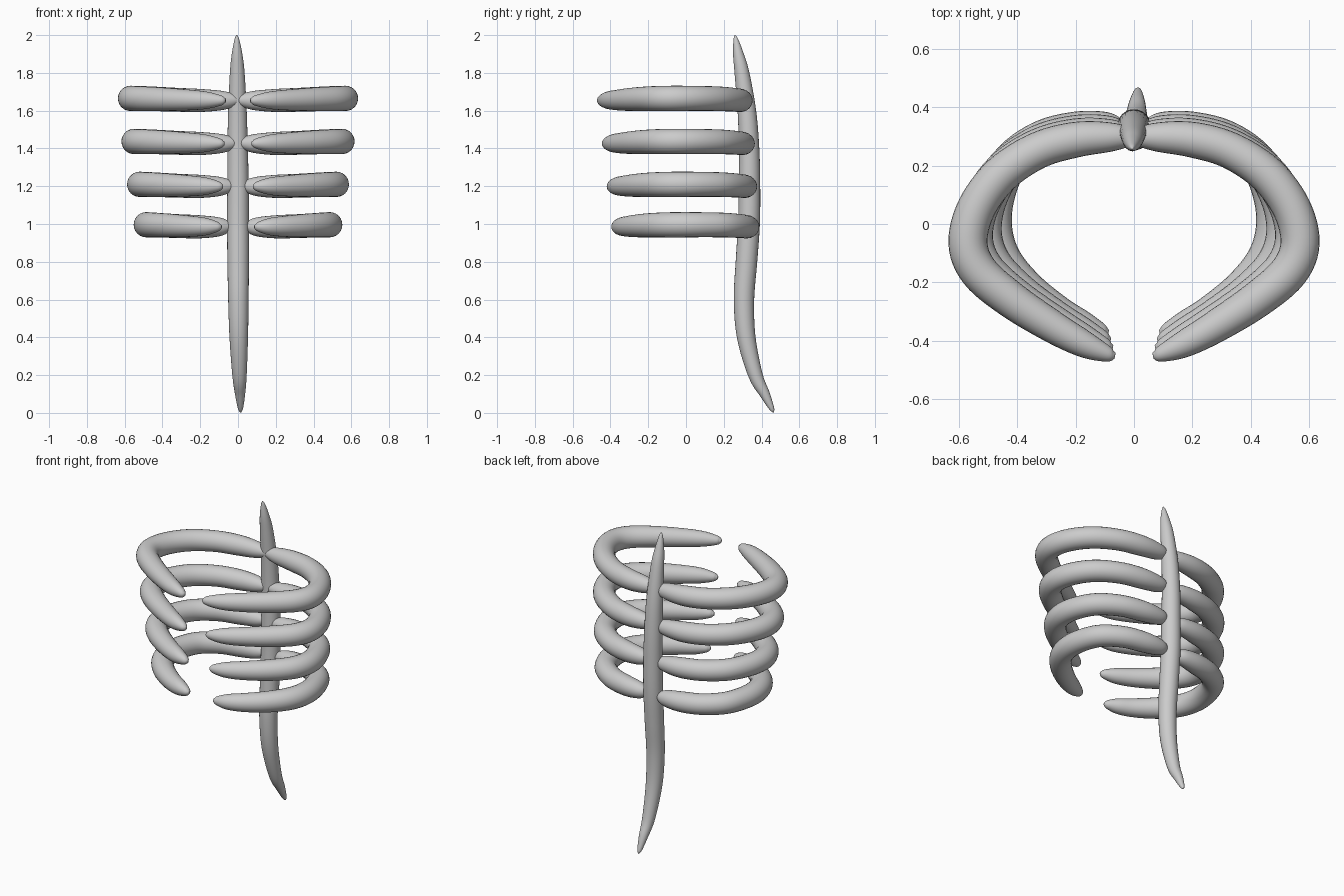
import bpy, bmesh, math
from mathutils import Vector


def smooth_path(pts, steps=6):
    """Catmull-Rom interpolation of (x, y, z, radius) points."""
    v = [Vector(p) for p in pts]
    v = [v[0] * 2 - v[1]] + v + [v[-1] * 2 - v[-2]]
    out = []
    for i in range(1, len(v) - 2):
        a, b, c, d = v[i - 1:i + 3]
        for s in range(steps):
            t = s / steps
            out.append(0.5 * (2 * b + (c - a) * t + (2 * a - 5 * b + 4 * c - d) * t * t
                              + (3 * b - a - 3 * c + d) * t ** 3))
    return out + [v[-2]]


def tube(name, pts, up, sides=24, mirror=False):
    path = smooth_path(pts)
    up = Vector(up)
    bm = bmesh.new()
    rings = []
    for i, p in enumerate(path):
        tan = (path[min(i + 1, len(path) - 1)] - path[max(i - 1, 0)]).xyz.normalized()
        side = tan.cross(up).normalized()
        nor = side.cross(tan)
        rings.append([bm.verts.new(p.xyz + p.w * (math.cos(a) * side + math.sin(a) * nor))
                      for a in (2 * math.pi * k / sides for k in range(sides))])
    for r, q in zip(rings, rings[1:]):
        for k in range(sides):
            n = (k + 1) % sides
            bm.faces.new((r[k], r[n], q[n], q[k]))
    bm.faces.new(rings[0][::-1])
    bm.faces.new(rings[-1])
    bmesh.ops.recalc_face_normals(bm, faces=bm.faces)
    for f in bm.faces:
        f.smooth = True
    me = bpy.data.meshes.new(name)
    bm.to_mesh(me)
    bm.free()
    ob = bpy.data.objects.new(name, me)
    bpy.context.collection.objects.link(ob)
    if mirror:
        m = ob.modifiers.new("mirror", 'MIRROR')
        m.use_mirror_merge = False
    return ob


# Spine: curved, tapered at both ends
tube("spine", [
    (-0.006, 0.259, 2.0, 0.003), (-0.006, 0.264, 1.975, 0.013), (-0.005, 0.277, 1.9, 0.028),
    (-0.004, 0.296, 1.8, 0.039), (-0.003, 0.322, 1.6, 0.049), (-0.002, 0.334, 1.4, 0.054),
    (0, 0.336, 1.2, 0.057), (0, 0.333, 1.0, 0.058), (0.001, 0.32, 0.8, 0.057),
    (0.002, 0.307, 0.6, 0.054), (0.004, 0.319, 0.4, 0.049), (0.008, 0.368, 0.2, 0.038),
    (0.011, 0.417, 0.1, 0.027), (0.013, 0.453, 0.025, 0.014), (0.014, 0.464, 0.003, 0.003)],
    (1, 0, 0))

# Rib outlines seen from above: top rib x, y, bottom rib x, y, height offset, radius
RIB = [(-0.015, 0.296, 0.033, 0.335, -0.008, 0.01), (0.01, 0.297, 0.05, 0.335, -0.008, 0.03),
       (0.08, 0.298, 0.1, 0.335, -0.01, 0.05), (0.2, 0.289, 0.2, 0.324, -0.01, 0.061),
       (0.33, 0.252, 0.32, 0.29, -0.006, 0.063), (0.455, 0.17, 0.425, 0.21, -0.001, 0.065),
       (0.54, 0.055, 0.475, 0.095, 0.001, 0.066), (0.569, -0.065, 0.484, -0.02, 0.001, 0.067),
       (0.53, -0.165, 0.45, -0.125, 0, 0.066), (0.42, -0.26, 0.37, -0.22, -0.003, 0.063),
       (0.28, -0.351, 0.262, -0.3, -0.007, 0.056), (0.17, -0.412, 0.17, -0.347, -0.009, 0.046),
       (0.09, -0.446, 0.11, -0.368, -0.01, 0.027), (0.065, -0.452, 0.088, -0.374, -0.01, 0.01)]

# Four rib pairs, blending from the top outline to the bottom one
for i, (z, t) in enumerate([(1.664, 0), (1.436, 0.22), (1.209, 0.58), (0.995, 1)]):
    u = i / 3
    pts = [(xa + (xb - xa) * (t if xa > 0.3 else u), ya + (yb - ya) * u, z + dz, r)
           for xa, ya, xb, yb, dz, r in RIB]
    tube("rib_pair_%d" % (i + 1), pts, (0, 0, 1), mirror=True)
